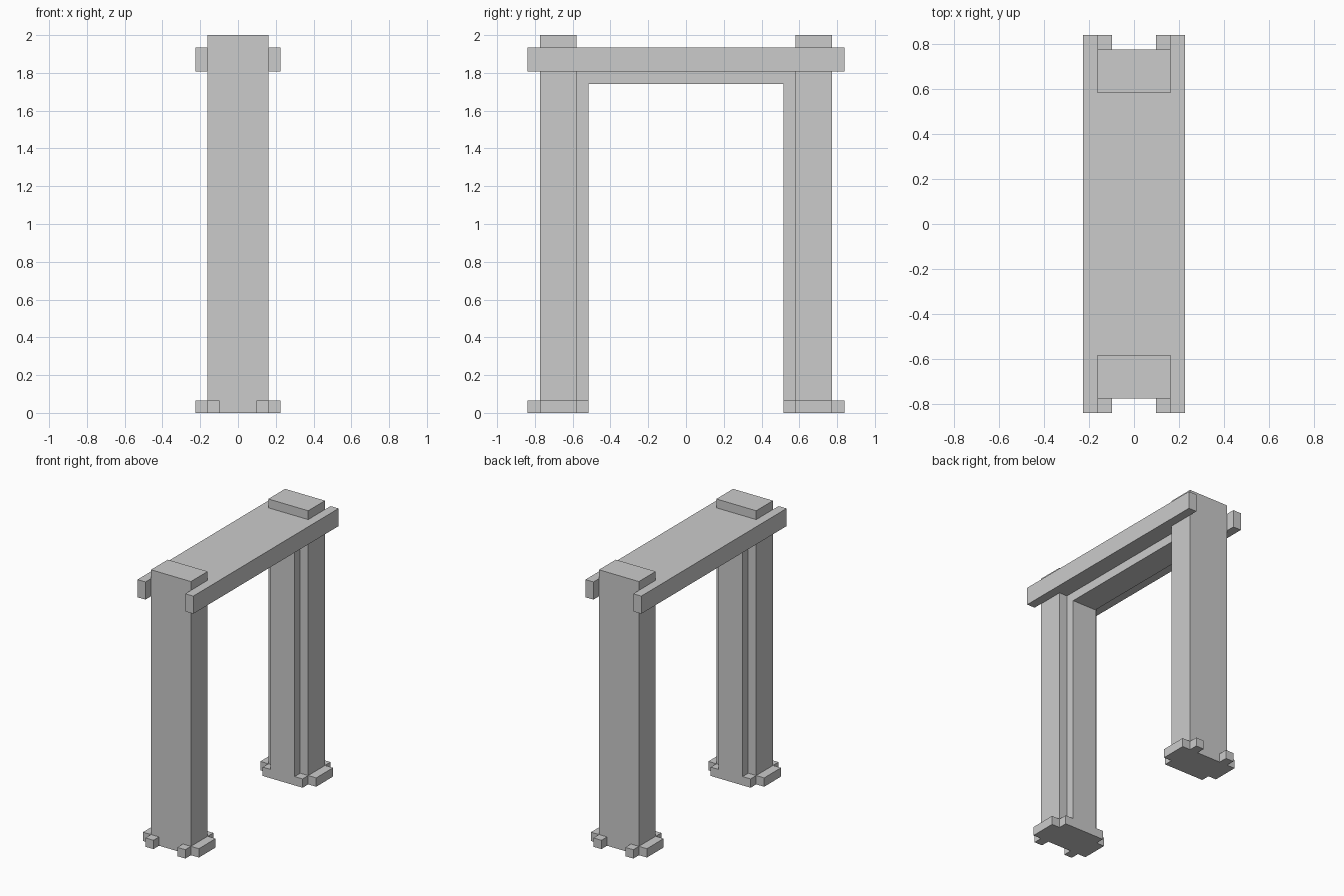
import bpy
import bmesh

if "Cube" in bpy.data.objects:
    bpy.data.objects.remove(bpy.data.objects["Cube"])

U = 2 / 31  # one block of the grid; the gate is 31 blocks high


def prism(name, outline, lo, hi, place):
    """Extrude a closed 2D outline from lo to hi; place maps (a, b, c) to x, y, z."""
    bm = bmesh.new()
    face = bm.faces.new([bm.verts.new([U * v for v in place(a, b, lo)]) for a, b in outline])
    top = bmesh.ops.extrude_face_region(bm, geom=[face], use_keep_orig=True)["geom"]
    shift = [U * v for v in place(0, 0, hi - lo)]
    bmesh.ops.translate(bm, verts=[g for g in top if isinstance(g, bmesh.types.BMVert)], vec=shift)
    bmesh.ops.recalc_face_normals(bm, faces=bm.faces)
    mesh = bpy.data.meshes.new(name)
    bm.to_mesh(mesh)
    bm.free()
    obj = bpy.data.objects.new(name, mesh)
    bpy.context.collection.objects.link(obj)
    return obj


def mirrored(half, axis):
    """Complete an open half outline by reflecting it in one coordinate."""
    flip = (lambda p: (-p[0], p[1])) if axis == 0 else (lambda p: (p[0], -p[1]))
    return half + [flip(p) for p in reversed(half)]


def plan(a, b, c):
    return (a, b, c)


def side(a, b, c):
    return (c, a, b)


for label, s in (("front", -1), ("back", 1)):
    # Notched foot with paired prongs
    half = [(2.5, 8), (2.5, 9), (3.5, 9), (3.5, 12), (2.5, 12), (2.5, 13), (1.5, 13), (1.5, 12)]
    prism(label + "_foot", mirrored([(x, s * y) for x, y in half], 0), 0, 1, plan)
    # Main post, passing up through the lintel
    post = [(x, s * y) for x, y in ((-2.5, 9), (2.5, 9), (2.5, 12), (-2.5, 12))]
    prism(label + "_post", post, 1, 31, plan)

# Lintel slab whose side rails run past the posts
half = [(3.5, 13), (2.5, 13), (2.5, 9)]
quarter_pair = half + [(-x, y) for x, y in reversed(half)]
prism("lintel", mirrored(quarter_pair, 1), 28, 30, plan)

# Narrow inner frame lining the opening
prism("inner_frame", mirrored([(9, 28), (9, 1), (8, 1), (8, 27)], 0)[0:8], -1.5, 1.5, side)
